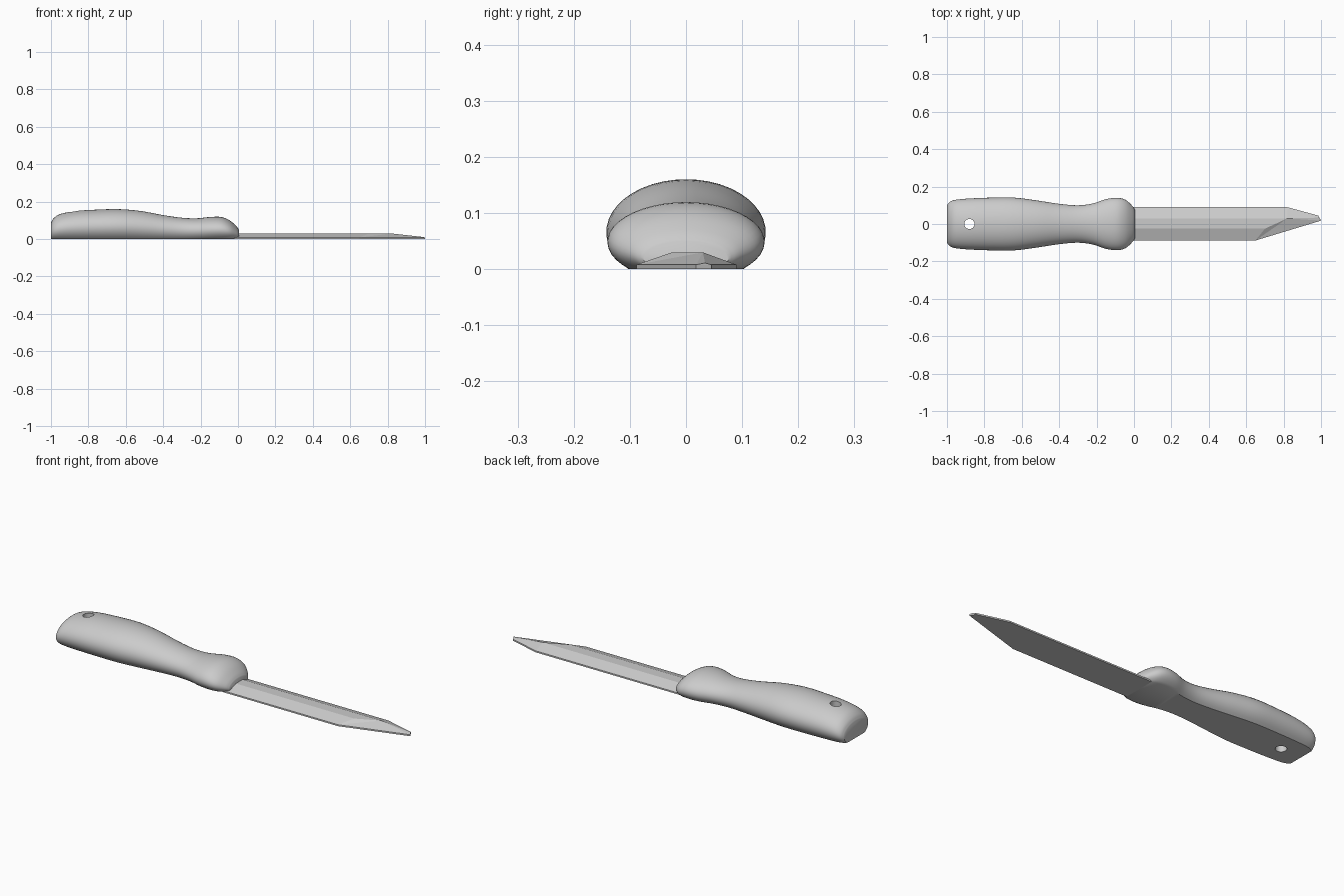
import bpy, bmesh, math
from mathutils import Vector

cube = bpy.data.objects.get("Cube")
if cube:
    bpy.data.objects.remove(cube, do_unlink=True)

grey = bpy.data.materials.new("plain grey")
grey.use_nodes = True
colour = (0.6, 0.6, 0.6, 1)
grey.diffuse_color = colour
grey.node_tree.nodes["Principled BSDF"].inputs["Base Color"].default_value = colour


def make_object(name, bm):
    bmesh.ops.recalc_face_normals(bm, faces=bm.faces)
    mesh = bpy.data.meshes.new(name)
    bm.to_mesh(mesh)
    bm.free()
    mesh.materials.append(grey)
    obj = bpy.data.objects.new(name, mesh)
    bpy.context.collection.objects.link(obj)
    return obj


def spline(points, steps):
    """Smooth curve through all the points."""
    pts = [Vector(p) for p in points]
    pts = [2 * pts[0] - pts[1]] + pts + [2 * pts[-1] - pts[-2]]
    out = []
    for a, b, c, d in zip(pts, pts[1:], pts[2:], pts[3:]):
        for i in range(steps):
            t = i / steps
            out.append(b + (c - a) * t / 2 + (2 * a - 5 * b + 4 * c - d) * t * t / 2
                       + (3 * b - a - 3 * c + d) * t ** 3 / 2)
    return out + [pts[-2]]


# Handle: flat-bottomed oval sections, each given as x, half width, height
stations = [(-1, .1, .088), (-.985, .118, .112), (-.95, .13, .134), (-.87, .137, .15),
            (-.76, .141, .157), (-.64, .141, .16), (-.52, .126, .15), (-.4, .108, .128),
            (-.3, .1, .114), (-.22, .11, .111), (-.15, .133, .118), (-.09, .14, .118),
            (-.045, .129, .1), (-.01, .098, .07), (.005, .076, .05)]
SEGMENTS = 32
bm = bmesh.new()
rings = []
for x, half, top in spline(stations, 4):
    middle = top * .41
    radius = top - middle
    start = -math.asin(middle / radius)
    ring = []
    for i in range(SEGMENTS + 1):
        a = start + (math.pi - 2 * start) * i / SEGMENTS
        z = max(0, middle + radius * math.sin(a))
        ring.append(bm.verts.new((x, half * math.cos(a), z)))
    rings.append(ring)
for r, s in zip(rings, rings[1:]):
    for i in range(SEGMENTS + 1):
        j = (i + 1) % (SEGMENTS + 1)
        bm.faces.new((r[i], r[j], s[j], s[i]))
bm.faces.new(rings[0])
bm.faces.new(rings[-1])
handle = make_object("handle", bm)

# Hanging hole through the handle
bm = bmesh.new()
bmesh.ops.create_cone(bm, cap_ends=True, segments=32, radius1=.027, radius2=.027, depth=1)
cutter = make_object("hole_cutter", bm)
cutter.location = (-.88, 0, 0)
cutter.hide_render = True
cutter.hide_set(True)
cut = handle.modifiers.new("hanging hole", "BOOLEAN")
cut.operation = "DIFFERENCE"
cut.solver = "EXACT"
cut.object = cutter
bpy.context.view_layer.objects.active = handle
handle.select_set(True)
bpy.ops.object.modifier_apply(modifier=cut.name)
bpy.ops.object.shade_smooth_by_angle(angle=math.radians(35))
bpy.data.objects.remove(cutter, do_unlink=True)

# Blade: thin outline with bevels rising to a flat spine
outline = [(-.03, -.088), (.65, -.088), (1, .018), (.985, .045), (.82, .09), (-.03, .09)]
bm = bmesh.new()
low = [bm.verts.new((x, y, 0)) for x, y in outline]
edge = [bm.verts.new((x, y, .008)) for x, y in outline]
spine = [bm.verts.new((x, y, .03)) for x, y in
         [(-.03, -.025), (.7, -.025), (.82, .03), (-.03, .03)]]
tip = bm.verts.new((.99, .034, .011))
bm.faces.new(low)
for i in range(6):
    j = (i + 1) % 6
    bm.faces.new((low[i], low[j], edge[j], edge[i]))
for face in [spine,
             (edge[0], edge[1], spine[1], spine[0]),
             (edge[1], spine[2], spine[1]),
             (edge[1], edge[2], spine[2]),
             (edge[2], tip, spine[2]),
             (edge[2], edge[3], tip),
             (edge[3], edge[4], spine[2], tip),
             (edge[4], edge[5], spine[3], spine[2]),
             (edge[5], edge[0], spine[0], spine[3])]:
    bm.faces.new(face)
make_object("blade", bm)
